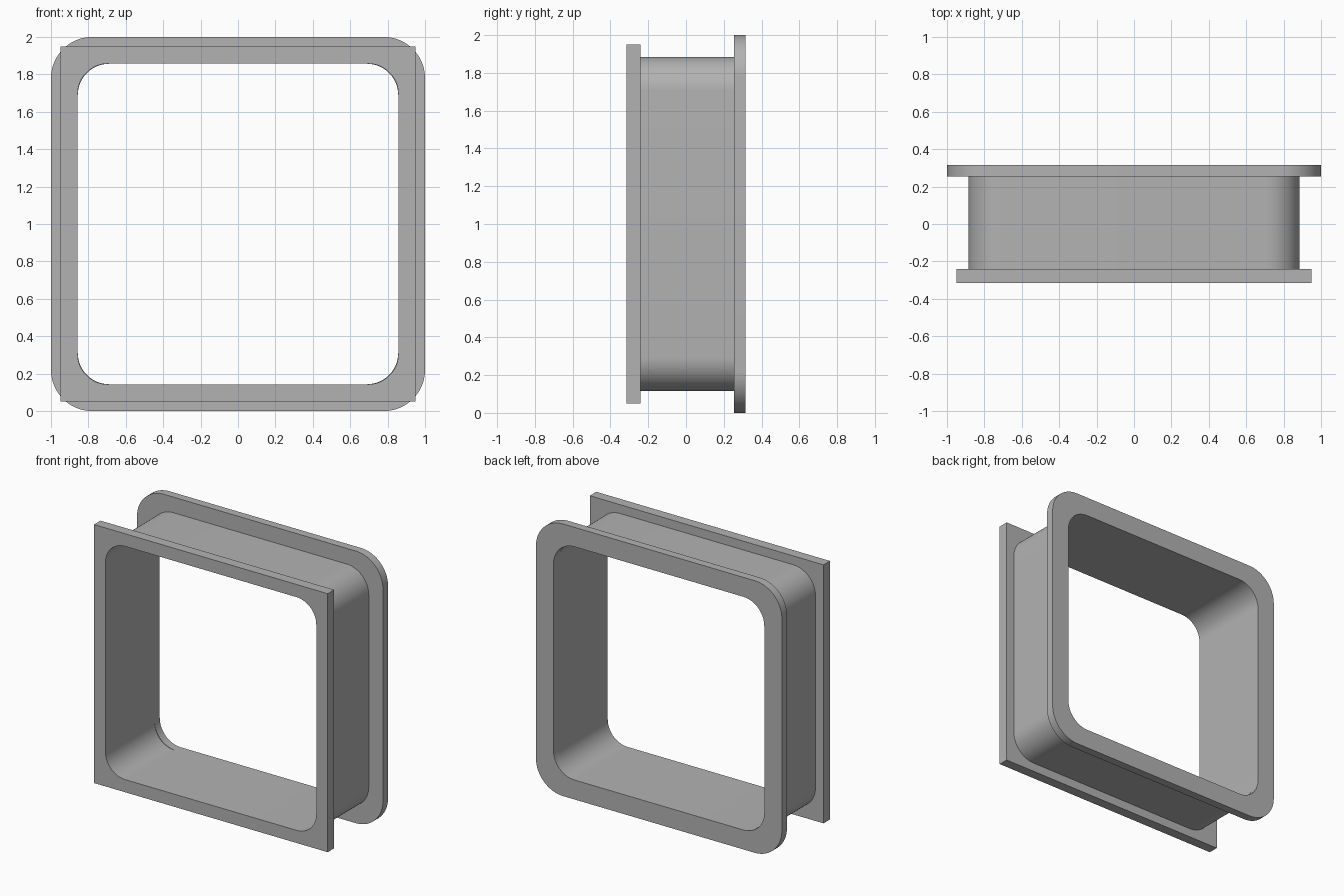
import bpy
import bmesh
import math

cube = bpy.data.objects.get("Cube")
if cube:
    bpy.data.objects.remove(cube, do_unlink=True)

CENTRE_Z = 1.0
SEGMENTS = 15  # odd count leaves a small flat on each corner diagonal

grey = bpy.data.materials.new("light grey")
grey.use_nodes = True
colour = (0.45, 0.45, 0.45, 1)
grey.diffuse_color = colour
grey.node_tree.nodes["Principled BSDF"].inputs["Base Color"].default_value = colour


def rounded_square(half, radius):
    """Outline points (x, z) of a square with rounded corners."""
    points = []
    for quarter, (sx, sz) in enumerate([(1, 1), (-1, 1), (-1, -1), (1, -1)]):
        for i in range(SEGMENTS + 1):
            a = (quarter + i / SEGMENTS) * math.pi / 2
            points.append((sx * (half - radius) + radius * math.cos(a),
                           sz * (half - radius) + radius * math.sin(a)))
    return points


def frame(name, outer, inner, y_front, y_back):
    """Closed square ring between two outlines, running along y."""
    bm = bmesh.new()
    loops = [[bm.verts.new((x, y, z + CENTRE_Z)) for x, z in outline]
             for outline, y in ((outer, y_front), (outer, y_back),
                                (inner, y_back), (inner, y_front))]
    count = len(outer)
    for k, loop in enumerate(loops):
        following = loops[(k + 1) % len(loops)]
        for i in range(count):
            j = (i + 1) % count
            bm.faces.new((loop[i], loop[j], following[j], following[i]))
    # Merge the stacked points of square corners
    bmesh.ops.remove_doubles(bm, verts=bm.verts, dist=0.0001)
    bmesh.ops.recalc_face_normals(bm, faces=bm.faces)
    mesh = bpy.data.meshes.new(name)
    bm.to_mesh(mesh)
    bm.free()
    mesh.materials.append(grey)
    obj = bpy.data.objects.new(name, mesh)
    bpy.context.collection.objects.link(obj)
    bpy.ops.object.select_all(action='DESELECT')
    obj.select_set(True)
    bpy.context.view_layer.objects.active = obj
    bpy.ops.object.shade_smooth_by_angle(angle=math.radians(30))
    return obj


opening = rounded_square(0.857, 0.16)

# Sharp-cornered plate at the front
frame("front_plate", rounded_square(0.95, 0), opening, -0.315, -0.24)
# Thin-walled sleeve joining the two flanges
frame("sleeve", rounded_square(0.885, 0.18), opening, -0.24, 0.255)
# Round-cornered flange at the back
frame("back_flange", rounded_square(1.0, 0.22), rounded_square(0.857, 0.17),
      0.255, 0.315)
